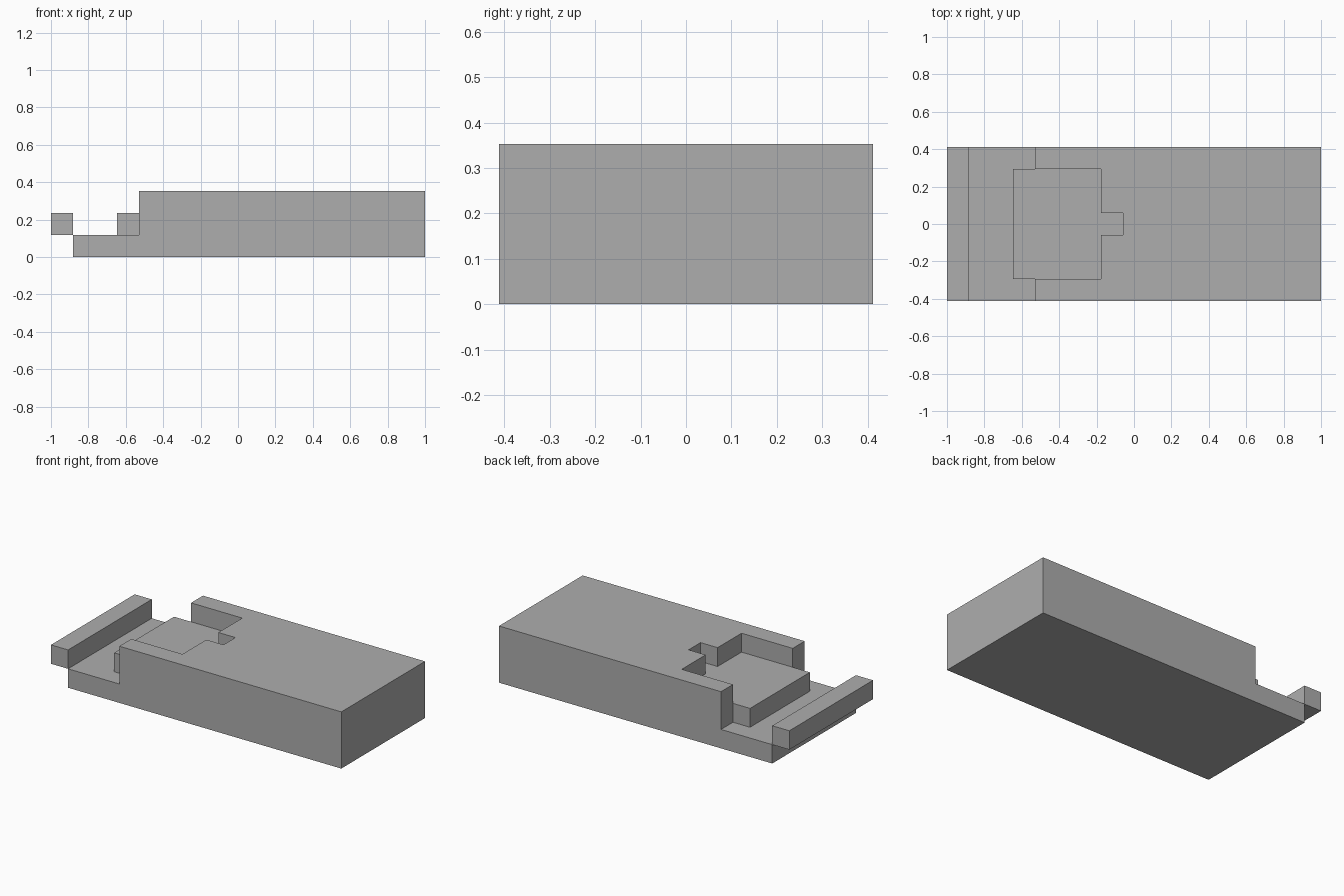
import bpy
import bmesh

cube = bpy.data.objects.get("Cube")
if cube:
    bpy.data.objects.remove(cube)

U = 2 / 17            # grid step shared by every part
W = 3.5 * U           # half width
X0 = -1 + U           # front edge of the base

grey = bpy.data.materials.new("plain_grey")
grey.use_nodes = True
colour = (0.42, 0.42, 0.42, 1)
grey.diffuse_color = colour
grey.node_tree.nodes["Principled BSDF"].inputs["Base Color"].default_value = colour


def prism(name, plan, z0, z1):
    """Extrude a plan outline upwards from z0 to z1."""
    bm = bmesh.new()
    face = bm.faces.new([bm.verts.new((x, y, z0)) for x, y in plan])
    top = bmesh.ops.extrude_face_region(bm, geom=[face])
    verts = [v for v in top["geom"] if isinstance(v, bmesh.types.BMVert)]
    bmesh.ops.translate(bm, verts=verts, vec=(0, 0, z1 - z0))
    bmesh.ops.recalc_face_normals(bm, faces=bm.faces)
    mesh = bpy.data.meshes.new(name)
    bm.to_mesh(mesh)
    bm.free()
    mesh.materials.append(grey)
    obj = bpy.data.objects.new(name, mesh)
    bpy.context.collection.objects.link(obj)
    return obj


def mirrored(half):
    """Complete a half outline (y > 0) across the centre line."""
    return half + [(x, -y) for x, y in reversed(half)]


def cut(target, cutter):
    mod = target.modifiers.new("cut", 'BOOLEAN')
    mod.operation = 'DIFFERENCE'
    mod.solver = 'EXACT'
    mod.object = cutter
    bpy.context.view_layer.objects.active = target
    bpy.ops.object.modifier_apply(modifier=mod.name)
    bpy.data.objects.remove(cutter)


# Main block
body = prism("body", mirrored([(X0, W), (1, W)]), 0, 3 * U)

# Low shelf wrapping around the raised tongue
tongue_x, step_x, tongue_y = -1 + 3 * U, -1 + 4 * U, 2.5 * U
shelf = mirrored([(-1.2, W + U), (step_x, W + U), (step_x, tongue_y), (tongue_x, tongue_y)])
cut(body, prism("shelf_cutter", shelf, U, 4 * U))

# Pocket with a small notch, level with the top of the tongue
pocket_x = -1 + 7 * U
pocket = mirrored([(-1.2, tongue_y), (pocket_x, tongue_y),
                   (pocket_x, U / 2), (pocket_x + U, U / 2)])
cut(body, prism("pocket_cutter", pocket, 2 * U, 4 * U))

# Front crossbar touching the edge of the base
prism("front_bar", mirrored([(-1, W), (X0, W)]), U, 2 * U)
